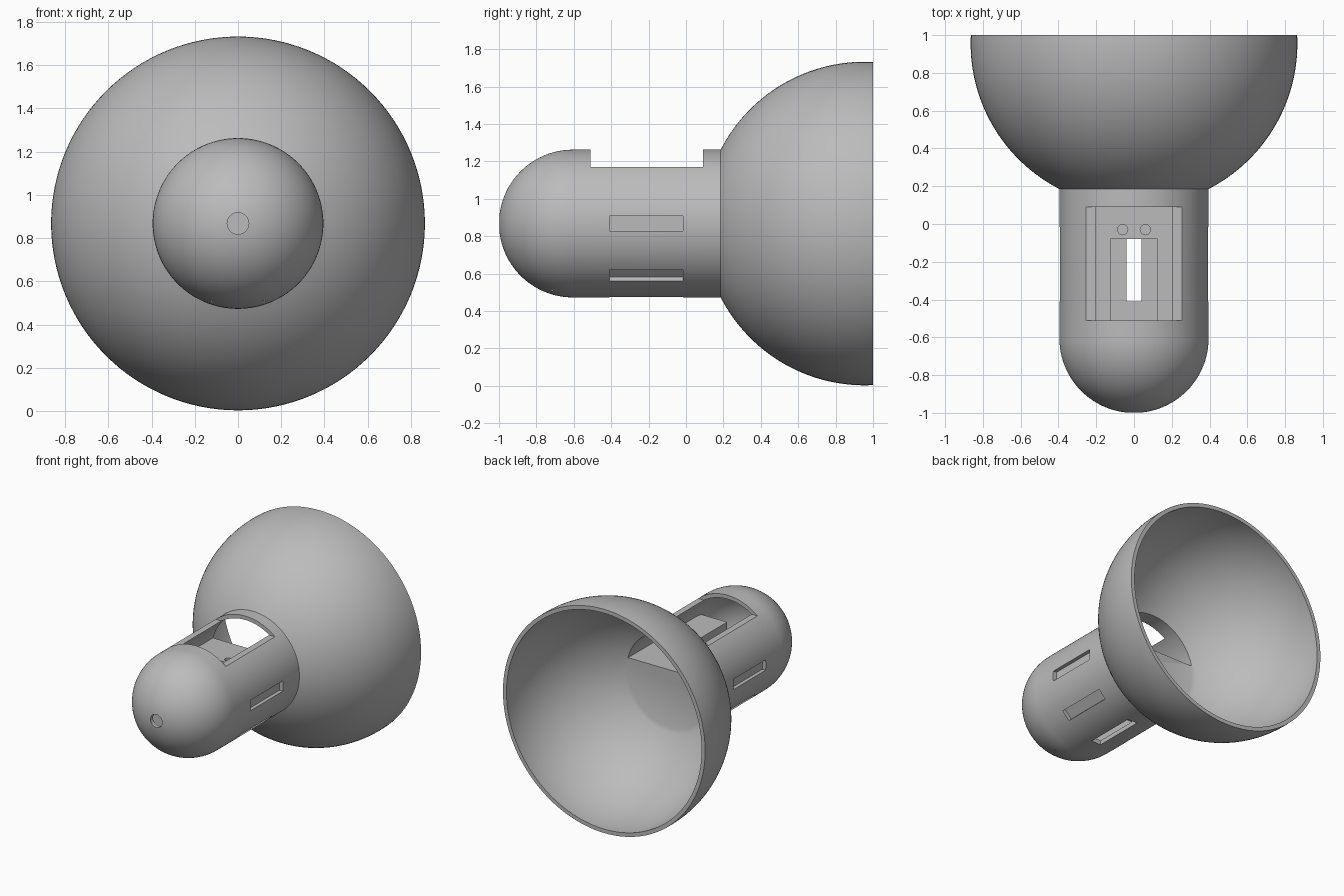
import bpy, bmesh, math
from mathutils import Vector, Matrix

cube = bpy.data.objects.get("Cube")
if cube:
    bpy.data.objects.remove(cube, do_unlink=True)

AXIS_Z = 0.868          # height of the shared axis
OUTER, INNER = 0.395, 0.365
BELL_Y, BELL_R = 0.955, 0.865
NOSE_Y, FLOOR = -0.605, 0.09

grey = bpy.data.materials.new("plain grey")
grey.use_nodes = True
colour = (0.5, 0.5, 0.5, 1)
grey.diffuse_color = colour
grey.node_tree.nodes["Principled BSDF"].inputs["Base Color"].default_value = colour


def finish(name, bm):
    bmesh.ops.recalc_face_normals(bm, faces=bm.faces)
    mesh = bpy.data.meshes.new(name)
    bm.to_mesh(mesh)
    bm.free()
    mesh.materials.append(grey)
    obj = bpy.data.objects.new(name, mesh)
    bpy.context.collection.objects.link(obj)
    return obj


def lathe(name, profile, steps=128):
    """Spin (y, radius) points around the model axis."""
    bm = bmesh.new()
    verts = [bm.verts.new((r, y, AXIS_Z)) for y, r in profile]
    edges = [bm.edges.new(pair) for pair in zip(verts, verts[1:])]
    bmesh.ops.spin(bm, geom=verts + edges, cent=(0, 0, AXIS_Z), axis=(0, 1, 0),
                   angle=math.tau, steps=steps)
    bmesh.ops.remove_doubles(bm, verts=bm.verts, dist=1e-5)
    return finish(name, bm)


def box(name, lo, hi, turn=0):
    """Box between two corners relative to the axis, turned about it."""
    lo, hi = Vector(lo), Vector(hi)
    bm = bmesh.new()
    bmesh.ops.create_cube(bm, size=1)
    place = (Matrix.Translation((0, 0, AXIS_Z)) @ Matrix.Rotation(turn, 4, "Y")
             @ Matrix.Translation((lo + hi) / 2) @ Matrix.Diagonal((*(hi - lo), 1)))
    bmesh.ops.transform(bm, matrix=place, verts=bm.verts)
    return finish(name, bm)


def rod(name, radius, length, place):
    bm = bmesh.new()
    bmesh.ops.create_cone(bm, cap_ends=True, segments=32, radius1=radius,
                          radius2=radius, depth=length, matrix=place)
    return finish(name, bm)


def cut(target, cutter):
    cutter.hide_render = True
    mod = target.modifiers.new("cut", "BOOLEAN")
    mod.operation, mod.solver, mod.object = "DIFFERENCE", "EXACT", cutter
    bpy.context.view_layer.objects.active = target
    bpy.ops.object.modifier_apply(modifier=mod.name)
    bpy.data.objects.remove(cutter, do_unlink=True)


def nose_arc(radius, n=24):
    arc = [(NOSE_Y - radius * math.cos(i / n * math.pi / 2),
            radius * math.sin(i / n * math.pi / 2)) for i in range(n + 1)]
    arc[0] = (arc[0][0], 0)
    return arc


def bell_arc(radius, start, end, n=32):
    a, b = (math.asin((y - BELL_Y) / radius) for y in (start, end))
    return [(BELL_Y + radius * math.sin(a + (b - a) * i / n),
             radius * math.cos(a + (b - a) * i / n)) for i in range(n + 1)]


# Outer form: round nose, straight tube, flared bell
neck_y = BELL_Y - math.sqrt(BELL_R ** 2 - OUTER ** 2)
body = lathe("capsule_and_bell",
             nose_arc(OUTER) + bell_arc(BELL_R, neck_y, 1) + [(1, 0)])

# Hollow of the bell
cut(body, lathe("bell_hollow", [(0.2, 0)] + bell_arc(BELL_R - 0.03, 0.2, 1.05) + [(1.05, 0)]))

# Hollow of the tube, leaving a solid mounting bed in its lower part
hollow = lathe("tube_hollow", nose_arc(INNER) + [(0.25, INNER), (0.25, 0)])
cut(hollow, box("mounting_bed", (-0.6, -0.68, -0.6), (0.6, 0.5, FLOOR)))
cut(body, hollow)

# Pocket in the bed and the window above it
cut(body, box("bed_pocket", (-0.125, -0.72, -0.36), (0.125, -0.08, 0.2)))
cut(body, box("top_window", (-0.4, -0.51, 0.303), (0.4, 0.09, 0.6)))

# Five slots around the sides and bottom
for i in range(5):
    cut(body, box("slot", (0.355 if i == 2 else INNER, -0.41, -0.04),
                  (0.45, -0.015, 0.04), turn=i * math.pi / 4))

# Nose hole and two small holes in the bed
cut(body, rod("nose_hole", 0.05, 0.2,
              Matrix.Translation((0, -1, AXIS_Z)) @ Matrix.Rotation(math.pi / 2, 4, "X")))
for x in (-0.06, 0.06):
    cut(body, rod("bed_hole", 0.027, 0.2, Matrix.Translation((x, -0.03, AXIS_Z + FLOOR))))

# Smooth curves, sharp edges
bpy.ops.object.select_all(action="DESELECT")
body.select_set(True)
bpy.context.view_layer.objects.active = body
bpy.ops.object.shade_smooth_by_angle(angle=math.radians(30))
